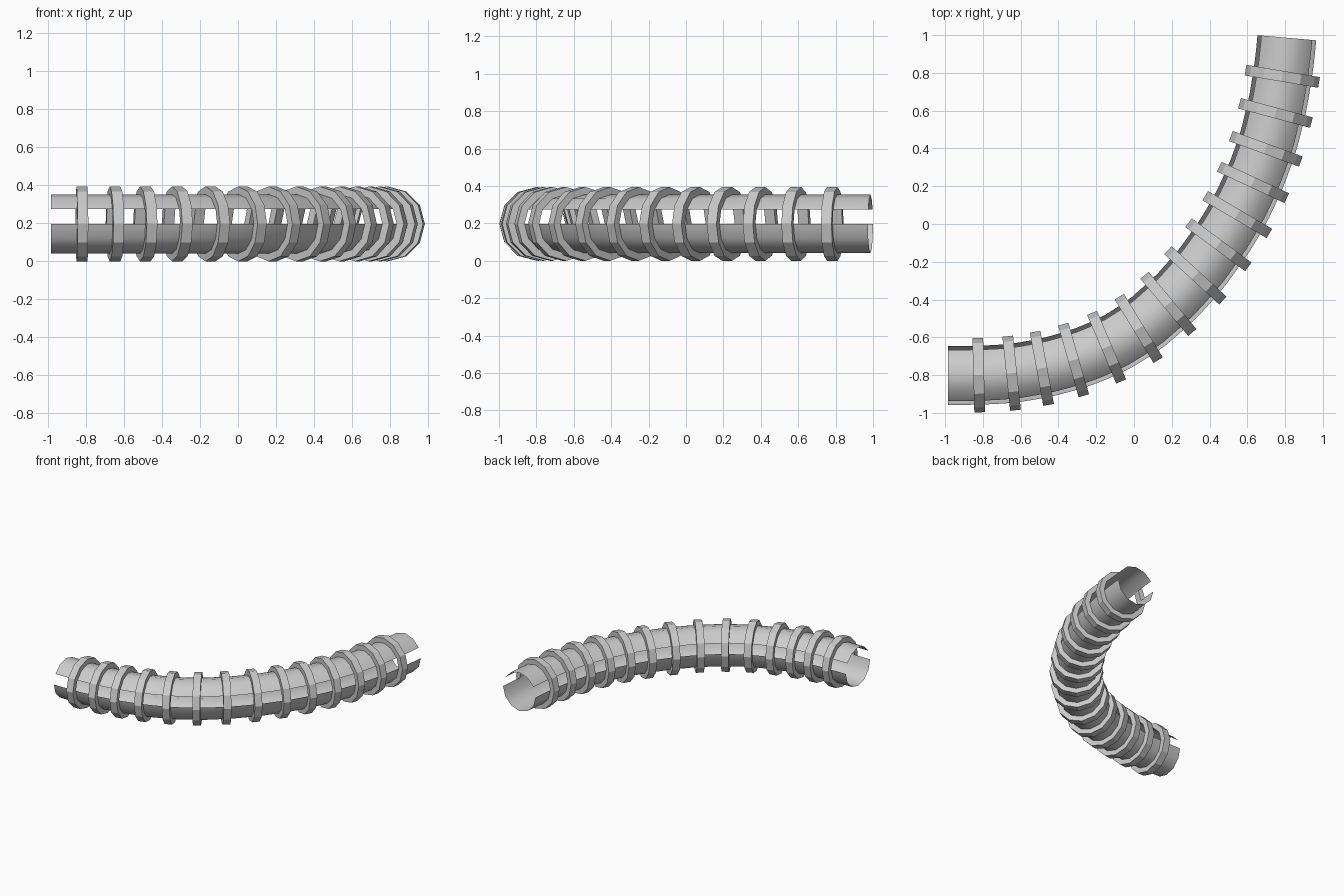
import bpy, bmesh
from math import sin, cos, pi, radians
from mathutils import Vector

if "Cube" in bpy.data.objects:
    bpy.data.objects.remove(bpy.data.objects["Cube"])

SIDES = 12
CZ = 0.197          # height of the tube axis
TUBE_R = 0.156
RING_R = 0.197
RING_W = 0.057

# Axis stations: x, y, heading in degrees (first and last are the tube ends)
STATIONS = [
    (-0.985, -0.802, 0), (-0.822, -0.800, 1.5), (-0.648, -0.790, 6),
    (-0.488, -0.764, 10.5), (-0.320, -0.720, 16), (-0.145, -0.652, 23),
    (0.025, -0.553, 31.5), (0.182, -0.423, 40), (0.325, -0.272, 47.5),
    (0.447, -0.110, 53.5), (0.547, 0.050, 59.5), (0.630, 0.220, 65),
    (0.698, 0.398, 70), (0.749, 0.588, 75), (0.785, 0.782, 80.5),
    (0.809, 0.986, 85)]


def heading(deg):
    return Vector((cos(radians(deg)), sin(radians(deg)), 0))


def section_point(center, deg, k, r):
    """Point k of the 12-sided cross-section; k = 0 is the outer side, k = 3 the top."""
    a = 2 * pi * k / SIDES
    t = heading(deg)
    side = Vector((t.y, -t.x, 0))
    return center + side * (r * cos(a)) + Vector((0, 0, r * sin(a)))


def finish(name, bm):
    me = bpy.data.meshes.new(name)
    bm.to_mesh(me)
    bm.free()
    ob = bpy.data.objects.new(name, me)
    bpy.context.collection.objects.link(ob)
    return ob


def sheet(name, path, ks):
    """Open shell swept along the axis, covering section points ks."""
    bm = bmesh.new()
    rows = [[bm.verts.new(section_point(c, d, k, TUBE_R)) for k in ks] for c, d in path]
    for a, b in zip(rows, rows[1:]):
        for i in range(len(ks) - 1):
            bm.faces.new((a[i], b[i], b[i + 1], a[i + 1]))
    bmesh.ops.recalc_face_normals(bm, faces=bm.faces)
    # make the shell face outward
    f = bm.faces[0] if not bm.faces.ensure_lookup_table() else None
    axis = path[0][0]
    if f.normal.dot(f.calc_center_median() - axis) < 0 and \
            abs(f.normal.dot(heading(path[0][1]))) < 0.5:
        bmesh.ops.reverse_faces(bm, faces=bm.faces)
    ob = finish(name, bm)
    bpy.ops.object.select_all(action='DESELECT')
    ob.select_set(True)
    bpy.context.view_layer.objects.active = ob
    bpy.ops.object.shade_smooth_by_angle(angle=radians(40))
    return ob


def ring(name, center, deg):
    """Flat-sided collar with a rectangular section."""
    bm = bmesh.new()
    t = heading(deg) * (RING_W / 2)
    inner = TUBE_R + 0.001
    corners = [(inner, -1), (RING_R, -1), (RING_R, 1), (inner, 1)]
    loops = [[bm.verts.new(section_point(center, deg, k, r) + t * s) for r, s in corners]
             for k in range(SIDES)]
    for k in range(SIDES):
        a, b = loops[k], loops[(k + 1) % SIDES]
        for i in range(4):
            j = (i + 1) % 4
            bm.faces.new((a[i], a[j], b[j], b[i]))
    bmesh.ops.recalc_face_normals(bm, faces=bm.faces)
    return finish(name, bm)


# Smooth axis through the stations (Hermite spans)
SUB = 3
path = []
for (x0, y0, d0), (x1, y1, d1) in zip(STATIONS, STATIONS[1:]):
    p0, p1 = Vector((x0, y0, CZ)), Vector((x1, y1, CZ))
    m0, m1 = heading(d0) * (p1 - p0).length, heading(d1) * (p1 - p0).length
    for i in range(SUB):
        u = i / SUB
        p = (p0 * (2*u**3 - 3*u**2 + 1) + m0 * (u**3 - 2*u**2 + u)
             + p1 * (3*u**2 - 2*u**3) + m1 * (u**3 - u**2))
        path.append((p, d0 + (d1 - d0) * u))
path.append((Vector((STATIONS[-1][0], STATIONS[-1][1], CZ)), STATIONS[-1][2]))

# Tube shells, with an open slot along each side
sheet("tube_roof", path, range(1, 6))
sheet("tube_trough", path, range(6, 13))

# Collars
for n, (x, y, d) in enumerate(STATIONS[1:-1], 1):
    ring(f"collar_{n:02d}", Vector((x, y, CZ)), d)
